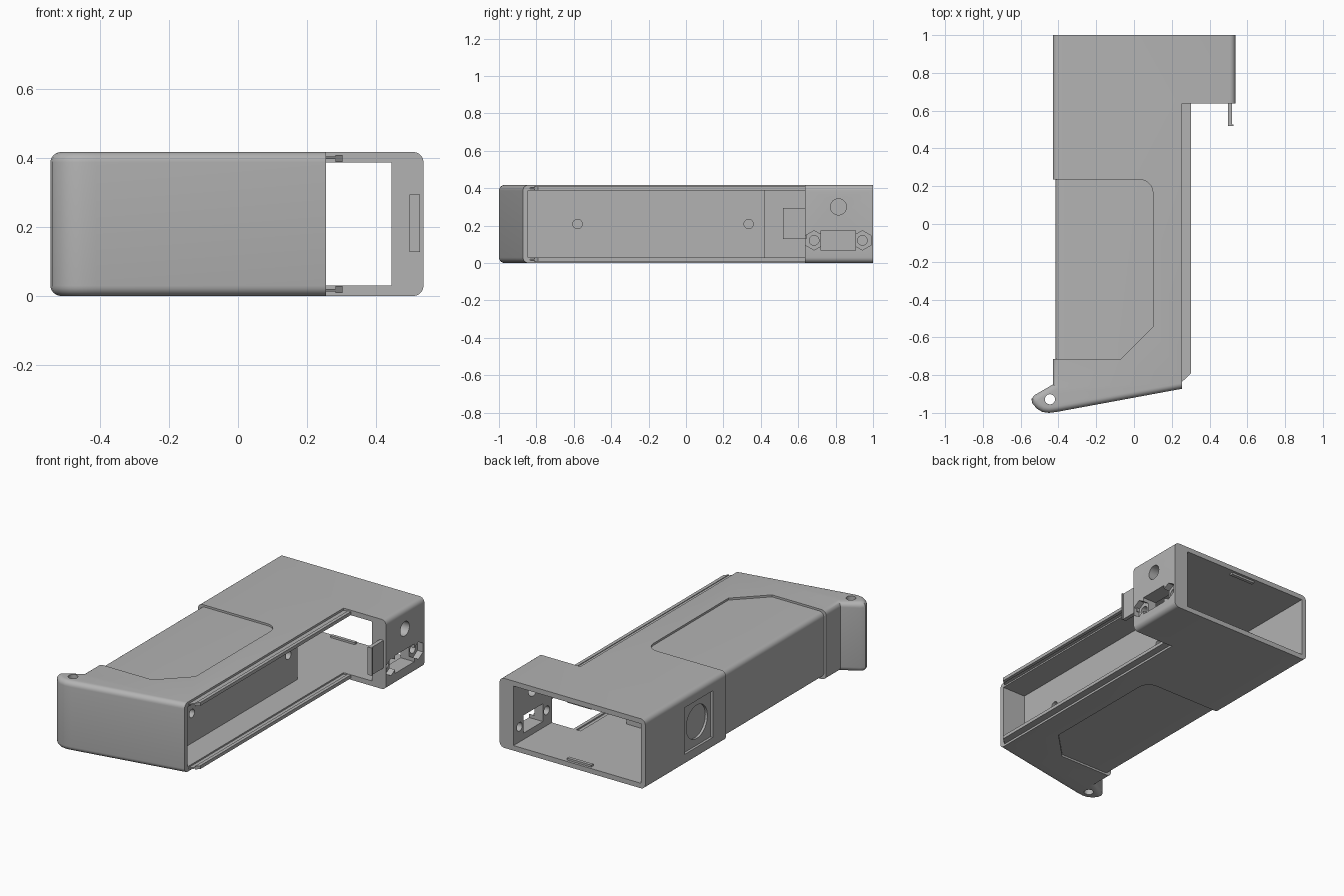
import bpy, bmesh, math
from mathutils import Matrix, Vector

cube = bpy.data.objects.get("Cube")
if cube:
    bpy.data.objects.remove(cube)

grey = bpy.data.materials.new("mid_grey")
grey.use_nodes = True
colour = (0.45, 0.45, 0.45, 1)
grey.diffuse_color = colour
grey.node_tree.nodes["Principled BSDF"].inputs["Base Color"].default_value = colour

H = 0.417     # body height
MID = H / 2


def finish(name, bm):
    bmesh.ops.recalc_face_normals(bm, faces=bm.faces)
    mesh = bpy.data.meshes.new(name)
    bm.to_mesh(mesh)
    bm.free()
    mesh.materials.append(grey)
    ob = bpy.data.objects.new(name, mesh)
    bpy.context.collection.objects.link(ob)
    return ob


def prism(name, outline, z0, z1, rounded=None, radius=0.03):
    """Extrude a plan outline; optionally round the rim edges chosen by a rule."""
    bm = bmesh.new()
    base = bm.faces.new([bm.verts.new((x, y, z0)) for x, y in outline])
    top = bmesh.ops.extrude_face_region(bm, geom=[base])["geom"]
    bmesh.ops.translate(bm, vec=(0, 0, z1 - z0),
                        verts=[v for v in top if isinstance(v, bmesh.types.BMVert)])
    if rounded:
        rim = [e for e in bm.edges
               if abs(e.verts[0].co.z - e.verts[1].co.z) < 1e-5
               and rounded(e.verts[0].co, e.verts[1].co)]
        bmesh.ops.bevel(bm, geom=rim, offset=radius, segments=6,
                        profile=0.5, affect='EDGES', clamp_overlap=True)
    return finish(name, bm)


def box(name, xs, ys, zs):
    return prism(name, [(xs[0], ys[0]), (xs[1], ys[0]), (xs[1], ys[1]), (xs[0], ys[1])], *zs)


def cylinder(name, centre, radius, length, axis, sides=32):
    bm = bmesh.new()
    turn = Matrix.Rotation(math.pi / 2, 4, 'Y') if axis == 'X' else Matrix()
    spin = Matrix.Rotation(math.pi / 2, 4, 'Z') if sides == 6 else Matrix()
    bmesh.ops.create_cone(bm, cap_ends=True, segments=sides, radius1=radius,
                          radius2=radius, depth=length,
                          matrix=Matrix.Translation(Vector(centre)) @ turn @ spin)
    return finish(name, bm)


def cut(target, cutter):
    mod = target.modifiers.new("cut", 'BOOLEAN')
    mod.operation = 'DIFFERENCE'
    mod.solver = 'EXACT'
    mod.object = cutter
    bpy.context.view_layer.objects.active = target
    bpy.ops.object.modifier_apply(modifier=mod.name)
    bpy.data.objects.remove(cutter)


# Outer body: grip with a side head and a strap lug
outline = [(-0.43, 1), (-0.43, -0.85), (-0.525, -0.905), (-0.543, -0.925),
           (-0.538, -0.95), (-0.515, -0.977), (-0.485, -0.995), (-0.45, -1),
           (-0.41, -0.995), (0.255, -0.872), (0.255, 0.637), (0.537, 0.637), (0.537, 1)]


def outer_rim(a, b):
    def along(axis, value):
        return abs(a[axis] - value) < 1e-4 and abs(b[axis] - value) < 1e-4
    return not (along(0, 0.255) or along(1, 1) or along(1, 0.637))


body = prism("body_shell", outline, 0, H, outer_rim)

# Shallow recessed grip panel wrapping top, side and bottom
panel = [(-0.6, 0.235), (0.03, 0.235)]
panel += [(0.03 + 0.07 * math.sin(t), 0.165 + 0.07 * math.cos(t))
          for t in [math.pi / 2 * i / 8 for i in range(1, 9)]]
panel += [(0.1, -0.545), (-0.07, -0.715), (-0.6, -0.715)]
grip_cutter = prism("grip_cutter", panel, -0.1, H + 0.1)
core = prism("grip_core", [(-0.415, -1.2), (0.5, -1.2), (0.5, 1.2), (-0.415, 1.2)],
             0.012, H - 0.012, lambda a, b: a.x < 0 and b.x < 0)
cut(grip_cutter, core)
cut(body, grip_cutter)

# Hollow head, open at the back, and side bay behind the rails
inner = (0.03, H - 0.03)
cut(body, box("head_cavity", (-0.4, 0.445), (0.42, 1.2), inner))
cut(body, box("bay_cavity", (0.1, 0.4), (-0.845, 0.7), inner))

# Square recess with a round window on the left-hand wall
cut(body, box("window_recess", (-0.6, -0.415), (0.36, 0.63), (MID - 0.14, MID + 0.14)))
cut(body, cylinder("window_hole", (-0.45, 0.49, MID), 0.1, 0.098, 'X', 48))

# Head side wall: button hole, connector slot and its two nut pockets
cut(body, cylinder("button_hole", (0.5, 0.815, 0.3), 0.043, 0.3, 'X'))
cut(body, box("connector_slot", (0.4, 0.7), (0.722, 0.905), (0.068, 0.175)))
for y in (0.685, 0.943):
    cut(body, cylinder("nut_pocket", (0.56, y, 0.121), 0.052, 0.12, 'X', 6))
    cut(body, cylinder("bolt_hole", (0.5, y, 0.121), 0.026, 0.3, 'X'))

# Screw holes in the bay wall and the strap hole
for y in (-0.58, 0.335):
    cut(body, cylinder("screw_hole", (0.1, y, MID), 0.025, 0.2, 'X'))
cut(body, cylinder("strap_hole", (-0.445, -0.928, MID), 0.027, 1, 'Z'))

bpy.ops.object.select_all(action='DESELECT')
body.select_set(True)
bpy.context.view_layer.objects.active = body
bpy.ops.object.shade_smooth_by_angle(angle=math.radians(30))

# Sliding rails and back-cover catches, mirrored top and bottom
for side, flip in (("lower", False), ("upper", True)):
    def span(a, b):
        return (H - b, H - a) if flip else (a, b)
    prism(side + "_rail_web", [(0.25, -0.84), (0.302, -0.79), (0.302, 0.64), (0.25, 0.64)],
          *span(0.013, 0.021))
    prism(side + "_rail_lip", [(0.283, -0.81), (0.303, -0.79), (0.303, 0.64), (0.283, 0.64)],
          *span(0.009, 0.029))
    box(side + "_cover_catch", (-0.06, 0.1), (0.965, 0.985), span(0.025, 0.042))

# Spring clip on the front of the head
box("clip_tab", (0.497, 0.52), (0.52, 0.645), (0.128, 0.294))
box("clip_hook", (0.497, 0.527), (0.518, 0.528), (0.128, 0.294))
